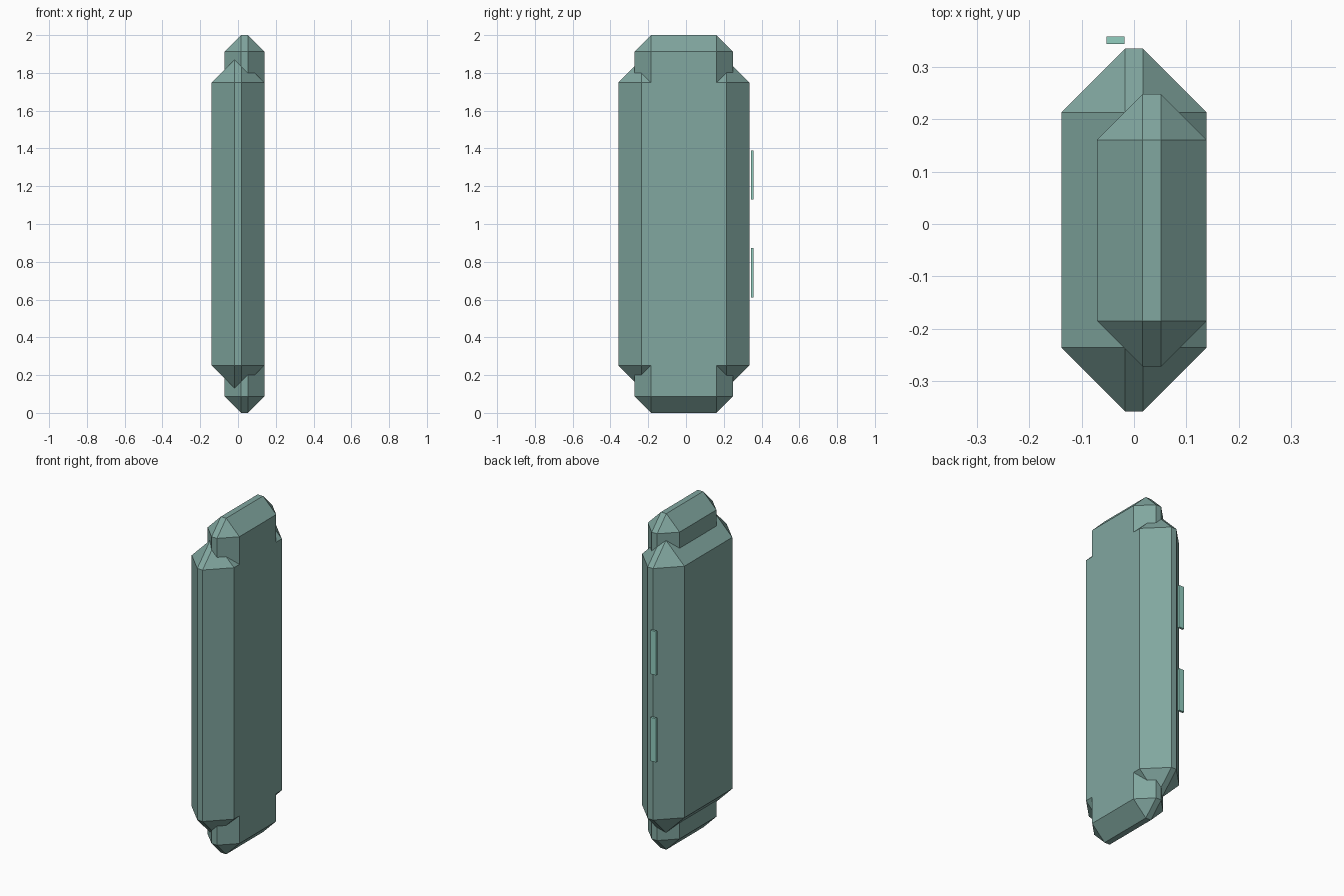
import bpy
import bmesh
from mathutils import Vector

cube = bpy.data.objects.get("Cube")
if cube:
    bpy.data.objects.remove(cube, do_unlink=True)


def make_material(name, color):
    mat = bpy.data.materials.new(name)
    mat.use_nodes = True
    mat.diffuse_color = color
    mat.node_tree.nodes["Principled BSDF"].inputs["Base Color"].default_value = color
    return mat


def make_box(name, low, high, mat, chamfer=0.0):
    """Box between two corners, with every edge cut at 45 degrees."""
    low, high = Vector(low), Vector(high)
    center, size = (low + high) / 2, high - low
    bm = bmesh.new()
    bmesh.ops.create_cube(bm, size=1)
    bmesh.ops.scale(bm, vec=size, verts=bm.verts)
    bmesh.ops.translate(bm, vec=center, verts=bm.verts)
    if chamfer:
        bmesh.ops.bevel(bm, geom=bm.edges[:], offset=chamfer,
                        offset_type='OFFSET', segments=1, affect='EDGES')
    mesh = bpy.data.meshes.new(name)
    bm.to_mesh(mesh)
    bm.free()
    mesh.materials.append(mat)
    obj = bpy.data.objects.new(name, mesh)
    bpy.context.scene.collection.objects.link(obj)
    return obj


body_green = make_material("muted teal", (0.22, 0.385, 0.35, 1))
plate_green = make_material("light mint", (0.29, 0.62, 0.53, 1))

# Wide main slab and the taller, narrower core, flush on the +x side
body = make_box("body", (-0.139, -0.358, 0.13), (0.139, 0.335, 1.87),
                body_green, 0.1215)
core = make_box("core_cutter", (-0.0705, -0.272, 0), (0.139, 0.248, 2),
                body_green, 0.087)
core.hide_render = True
core.hide_viewport = True

# Fuse the two into a single shell, then drop the helper
fuse = body.modifiers.new("fuse_core", 'BOOLEAN')
fuse.operation = 'UNION'
fuse.solver = 'EXACT'
fuse.object = core
fused = bpy.data.meshes.new_from_object(
    body.evaluated_get(bpy.context.evaluated_depsgraph_get()))
body.modifiers.clear()
body.data = fused
bpy.data.objects.remove(core, do_unlink=True)

# Two thin plates behind the back edge
for name, z in (("lower_plate", 0.742), ("upper_plate", 1.26)):
    make_box(name, (-0.053, 0.344, z - 0.13), (-0.018, 0.358, z + 0.13), plate_green)
